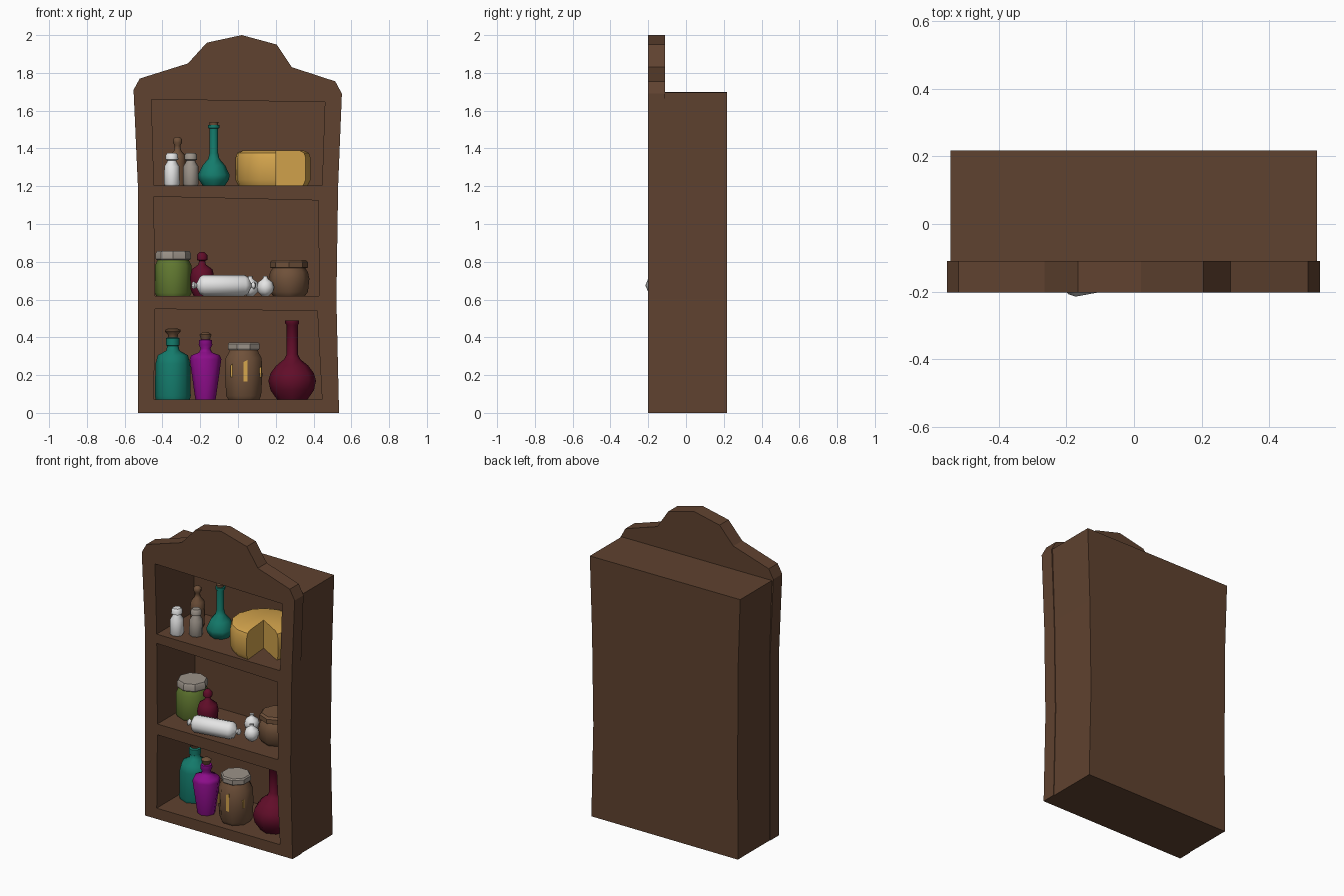
import bpy, bmesh, math
from mathutils import Matrix, Vector


def mat(name, r, g, b):
    m = bpy.data.materials.new(name)
    m.diffuse_color = (r, g, b, 1)
    return m


WOOD = mat("dark wood", 0.115, 0.054, 0.029)
CLAY = mat("brown clay", 0.16, 0.082, 0.042)
TEAL = mat("teal glass", 0.007, 0.20, 0.15)
PURPLE = mat("purple glass", 0.26, 0.004, 0.25)
CRIMSON = mat("crimson glass", 0.12, 0.004, 0.022)
GOLD = mat("golden yellow", 0.67, 0.38, 0.075)
GREEN = mat("olive green", 0.12, 0.19, 0.03)
WHITE = mat("white", 0.78, 0.78, 0.78)
GREY = mat("warm grey", 0.33, 0.29, 0.25)


def finish(name, bm, material, smooth=None):
    bmesh.ops.remove_doubles(bm, verts=bm.verts, dist=1e-5)
    bmesh.ops.recalc_face_normals(bm, faces=bm.faces)
    me = bpy.data.meshes.new(name)
    bm.to_mesh(me)
    bm.free()
    me.materials.append(material)
    ob = bpy.data.objects.new(name, me)
    bpy.context.collection.objects.link(ob)
    bpy.context.view_layer.objects.active = ob
    if smooth:
        bpy.ops.object.select_all(action='DESELECT')
        ob.select_set(True)
        bpy.ops.object.shade_smooth_by_angle(angle=math.radians(smooth))
    return ob


def prism(name, pts, y0, y1, material=WOOD):
    """Extrude an x-z outline from y0 to y1."""
    bm = bmesh.new()
    a = [bm.verts.new((x, y0, z)) for x, z in pts]
    b = [bm.verts.new((x, y1, z)) for x, z in pts]
    bm.faces.new(a)
    bm.faces.new(b[::-1])
    for i in range(len(pts)):
        j = (i + 1) % len(pts)
        bm.faces.new((a[i], b[i], b[j], a[j]))
    return finish(name, bm, material)


def lathe(name, prof, at, material, n=8, start=0, sweep=360, smooth=50, turn=None):
    """Turn an (r, z) profile around z; a partial sweep gets capped ends."""
    bm = bmesh.new()
    full = sweep == 360
    rings = []
    for i in range(n if full else n + 1):
        t = math.radians(start + sweep * i / n)
        rings.append([bm.verts.new((r * math.cos(t), r * math.sin(t), z)) for r, z in prof])
    for i in range(n):
        p, q = rings[i], rings[(i + 1) % len(rings)]
        for k in range(len(prof) - 1):
            if prof[k][0] == 0:
                vs = (p[0], p[1], q[1]) if k == 0 else (p[k], p[k + 1], q[k + 1])
            elif prof[k + 1][0] == 0:
                vs = (p[k], p[k + 1], q[k])
            else:
                vs = (p[k], p[k + 1], q[k + 1], q[k])
            bm.faces.new(vs)
    if full:
        for k in (0, -1):
            if prof[k][0] > 0:
                bm.faces.new([r[k] for r in rings])
    else:
        bm.faces.new(rings[0])
        bm.faces.new(rings[-1])
    m = Matrix.Translation(at)
    if turn:
        m = m @ turn
    bmesh.ops.transform(bm, matrix=m, verts=bm.verts)
    return finish(name, bm, material, smooth)


def boolean(ob, other, op):
    mod = ob.modifiers.new(op, 'BOOLEAN')
    mod.operation = op
    mod.solver = 'EXACT'
    mod.object = other
    bpy.context.view_layer.objects.active = ob
    bpy.ops.object.modifier_apply(modifier=mod.name)
    bpy.data.objects.remove(other)


# Cabinet: shaped front slab joined to the deep body, with three niches cut in
cabinet = prism("cabinet", [
    (-0.53, 0), (-0.53, 1.2), (-0.553, 1.71), (-0.52, 1.77), (-0.265, 1.85),
    (-0.165, 1.96), (0.02, 2.0), (0.205, 1.95), (0.285, 1.83), (0.515, 1.755),
    (0.55, 1.69), (0.53, 1.2), (0.521, 0.6), (0.535, 0)], -0.202, -0.11)
body = prism("body", [
    (-0.526, 0), (-0.525, 0.6), (-0.526, 1.2), (-0.543, 1.7),
    (0.542, 1.695), (0.526, 1.2), (0.517, 0.6), (0.531, 0)], -0.15, 0.217)
boolean(cabinet, body, 'UNION')
niches = [
    [(-0.445, 0.07), (0.445, 0.07), (0.42, 0.54), (-0.44, 0.55)],
    [(-0.44, 0.62), (0.43, 0.62), (0.425, 1.125), (-0.445, 1.145)],
    [(-0.445, 1.205), (0.445, 1.205), (0.46, 1.645), (-0.458, 1.66)]]
for pts in niches:
    boolean(cabinet, prism("niche_cutter", pts, -0.4, 0.19), 'DIFFERENCE')

LOW, MID, TOP = 0.07, 0.62, 1.205

# Bottom shelf: teal bottle, purple vase, labelled jar, round flask
at = (-0.345, 0.05, LOW)
lathe("teal_bottle", [(0.09, 0), (0.095, 0.02), (0.092, 0.19), (0.08, 0.235), (0.035, 0.26),
                      (0.03, 0.285), (0.036, 0.288), (0.036, 0.325), (0.025, 0.33)], at, TEAL)
lathe("teal_bottle_stopper", [(0.025, 0.325), (0.027, 0.345), (0.042, 0.36), (0.04, 0.37),
                              (0.018, 0.38)], at, CLAY)
at = (-0.172, -0.08, LOW)
lathe("purple_vase", [(0.053, 0), (0.056, 0.015), (0.084, 0.215), (0.075, 0.235), (0.035, 0.25),
                      (0.026, 0.27), (0.036, 0.29), (0.034, 0.315), (0.025, 0.318)], at, PURPLE)
lathe("purple_vase_stopper", [(0.022, 0.315), (0.032, 0.345), (0.015, 0.357)], at, CLAY)
at = (0.03, -0.065, LOW)
lathe("labelled_jar", [(0.088, 0), (0.1, 0.02), (0.107, 0.13), (0.103, 0.22), (0.085, 0.25),
                       (0.08, 0.27)], at, CLAY, start=22.5)
lathe("labelled_jar_lid", [(0.085, 0.262), (0.091, 0.27), (0.091, 0.295), (0.083, 0.303)],
      at, GREY, start=22.5, smooth=30)
for x, z0, z1, w, y in [(0.04, 0.165, 0.28, 0.02, -0.166),
                        (-0.035, 0.19, 0.26, 0.012, -0.149), (0.118, 0.19, 0.245, 0.012, -0.119)]:
    prism("jar_label_mark", [(x - w / 2, z0), (x + w / 2, z0), (x + w / 2, z1), (x - w / 2, z1 - 0.01)],
          y, y + 0.008, GOLD)
lathe("crimson_flask", [(0.08, 0), (0.115, 0.05), (0.126, 0.1), (0.115, 0.14), (0.085, 0.18),
                        (0.042, 0.215), (0.03, 0.24), (0.03, 0.395), (0.037, 0.403), (0.037, 0.42)],
      (0.287, -0.04, LOW), CRIMSON)

# Middle shelf: pickle jar, small bottle, wrapped roll, bulbs, clay pot
at = (-0.343, 0.02, MID)
lathe("green_jar", [(0.09, 0), (0.097, 0.015), (0.097, 0.16), (0.085, 0.185), (0.08, 0.2)],
      at, GREEN)
lathe("green_jar_lid", [(0.088, 0.19), (0.093, 0.195), (0.093, 0.225), (0.085, 0.238)],
      at, GREY, smooth=30)
lathe("crimson_bottle", [(0.045, 0), (0.06, 0.03), (0.064, 0.1), (0.055, 0.14), (0.02, 0.165),
                         (0.016, 0.185), (0.028, 0.19), (0.028, 0.215), (0.012, 0.232)],
      (-0.19, -0.04, MID), CRIMSON)
axis = Vector((0.98, 0.18, 0)).normalized()
lathe("wrapped_roll", [(0.012, -0.172), (0.022, -0.163), (0.011, -0.147), (0.045, -0.13),
                       (0.056, -0.11), (0.056, 0.11), (0.045, 0.13), (0.011, 0.147),
                       (0.022, 0.163), (0.012, 0.172)],
      (-0.075, -0.14, MID + 0.055), WHITE, turn=axis.to_track_quat('Z', 'Y').to_matrix().to_4x4())
for x, y in [(0.065, 0.05), (0.145, -0.065)]:
    lathe("white_bulb", [(0.02, 0), (0.04, 0.02), (0.046, 0.045), (0.038, 0.073), (0.016, 0.088),
                         (0.011, 0.096), (0.014, 0.106)], (x, y, MID), WHITE)
at = (0.27, 0.01, MID)
lathe("clay_pot", [(0.085, 0), (0.1, 0.02), (0.108, 0.09), (0.1, 0.125), (0.085, 0.15)], at, CLAY)
lathe("clay_pot_lid", [(0.092, 0.146), (0.1, 0.15), (0.1, 0.178), (0.088, 0.19)],
      at, CLAY, smooth=30)

# Top shelf: two shakers, small bottle, flask, cut cheese wheel
for x, y, m in [(-0.35, -0.13, WHITE), (-0.25, -0.075, GREY)]:
    lathe("shaker", [(0.038, 0), (0.042, 0.008), (0.04, 0.1), (0.025, 0.125), (0.024, 0.132),
                     (0.034, 0.136), (0.033, 0.16), (0.024, 0.171)], (x, y, TOP), m)
lathe("brown_bottle", [(0.042, 0), (0.045, 0.12), (0.04, 0.16), (0.018, 0.185), (0.015, 0.21),
                       (0.024, 0.225), (0.023, 0.245), (0.012, 0.255)],
      (-0.32, 0.04, TOP), CLAY)
lathe("teal_flask", [(0.06, 0), (0.08, 0.03), (0.084, 0.055), (0.06, 0.105), (0.03, 0.14),
                     (0.023, 0.17), (0.023, 0.3), (0.03, 0.303), (0.03, 0.318), (0.022, 0.32)],
      (-0.128, 0, TOP), TEAL)
lathe("teal_flask_stopper", [(0.022, 0.318), (0.024, 0.335)], (-0.128, 0, TOP), CLAY)
lathe("cheese_wheel", [(0, 0), (0.185, 0), (0.2, 0.03), (0.2, 0.145), (0.19, 0.172), (0.165, 0.183),
                       (0, 0.183)], (0.185, 0, TOP), GOLD, n=12, start=-30, sweep=305, smooth=40)
